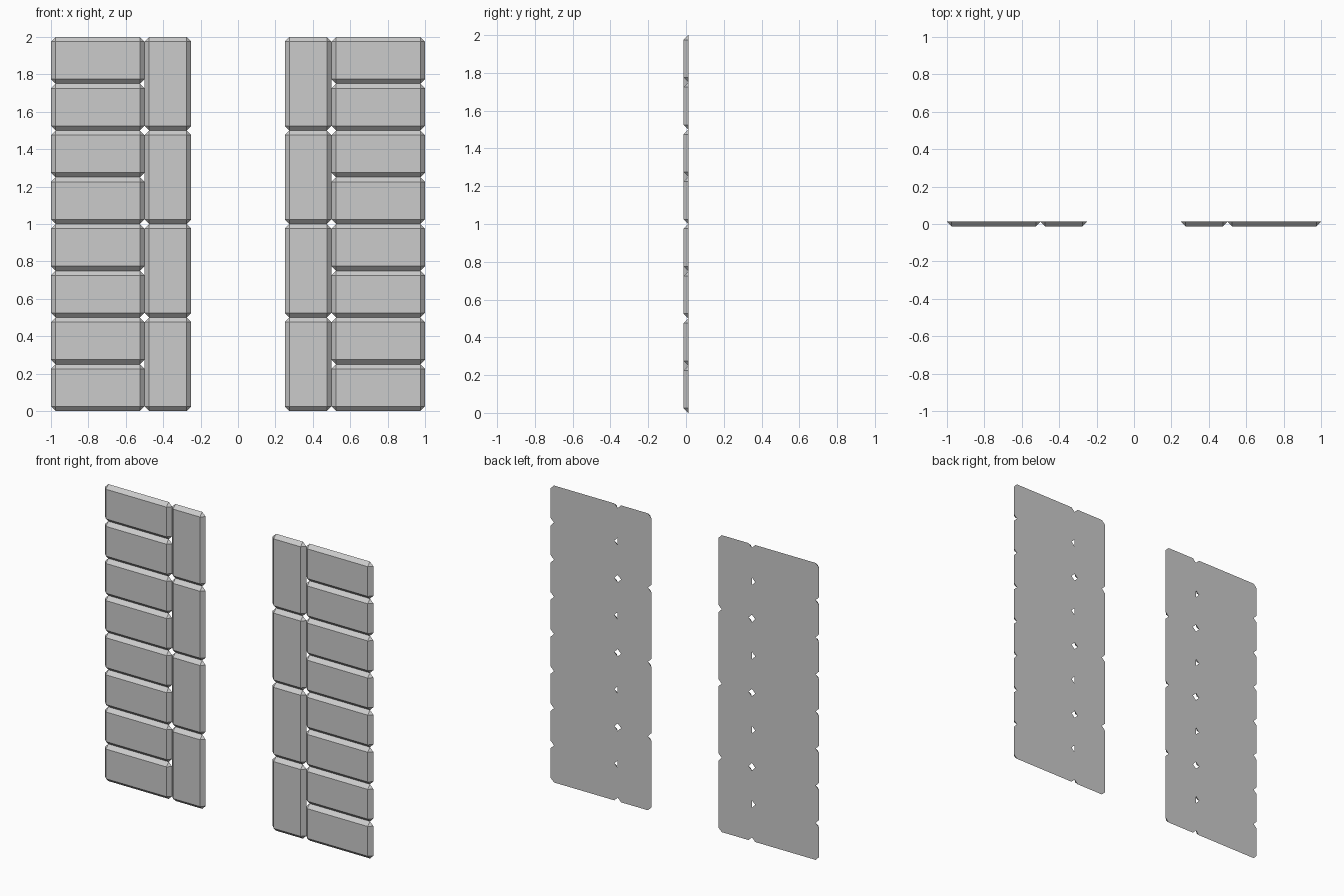
import bpy, bmesh

if "Cube" in bpy.data.objects:
    bpy.data.objects.remove(bpy.data.objects["Cube"])

BEVEL = 0.025   # width of the chamfer around each block
HALF = 0.0125   # half of the panel thickness


def add_block(bm, x0, x1, z0, z1):
    """Flat-backed block: front inset by the bevel, back outline with cut corners."""
    b = BEVEL
    front = [(x0 + b, z0 + b), (x1 - b, z0 + b), (x1 - b, z1 - b), (x0 + b, z1 - b)]
    back = [(x0 + b, z0), (x1 - b, z0), (x1, z0 + b), (x1, z1 - b),
            (x1 - b, z1), (x0 + b, z1), (x0, z1 - b), (x0, z0 + b)]
    f = [bm.verts.new((x, -HALF, z)) for x, z in front]
    k = [bm.verts.new((x, HALF, z)) for x, z in back]
    faces = [bm.faces.new(f), bm.faces.new(k[::-1])]
    for i in range(4):
        j = (i + 1) % 4
        # sloped side, then the corner triangle
        faces.append(bm.faces.new((f[i], k[2 * i], k[2 * i + 1], f[j])))
        faces.append(bm.faces.new((f[i], k[2 * i - 1], k[2 * i])))
    bmesh.ops.recalc_face_normals(bm, faces=faces)


def stack(name, x0, x1, count):
    """Column of equal blocks from z = 0 to z = 2, mirrored to the other side."""
    bm = bmesh.new()
    h = 2.0 / count
    for i in range(count):
        add_block(bm, x0, x1, i * h, (i + 1) * h)
    mesh = bpy.data.meshes.new(name)
    bm.to_mesh(mesh)
    bm.free()
    obj = bpy.data.objects.new(name, mesh)
    bpy.context.collection.objects.link(obj)
    mirror = obj.modifiers.new("mirror", 'MIRROR')
    mirror.use_axis[0] = True
    mirror.use_mirror_merge = False


# Wide wall bricks and the tall trim stones beside the opening
stack("wall_bricks", 0.5, 1.0, 8)
stack("opening_trim_stones", 0.25, 0.5, 4)
